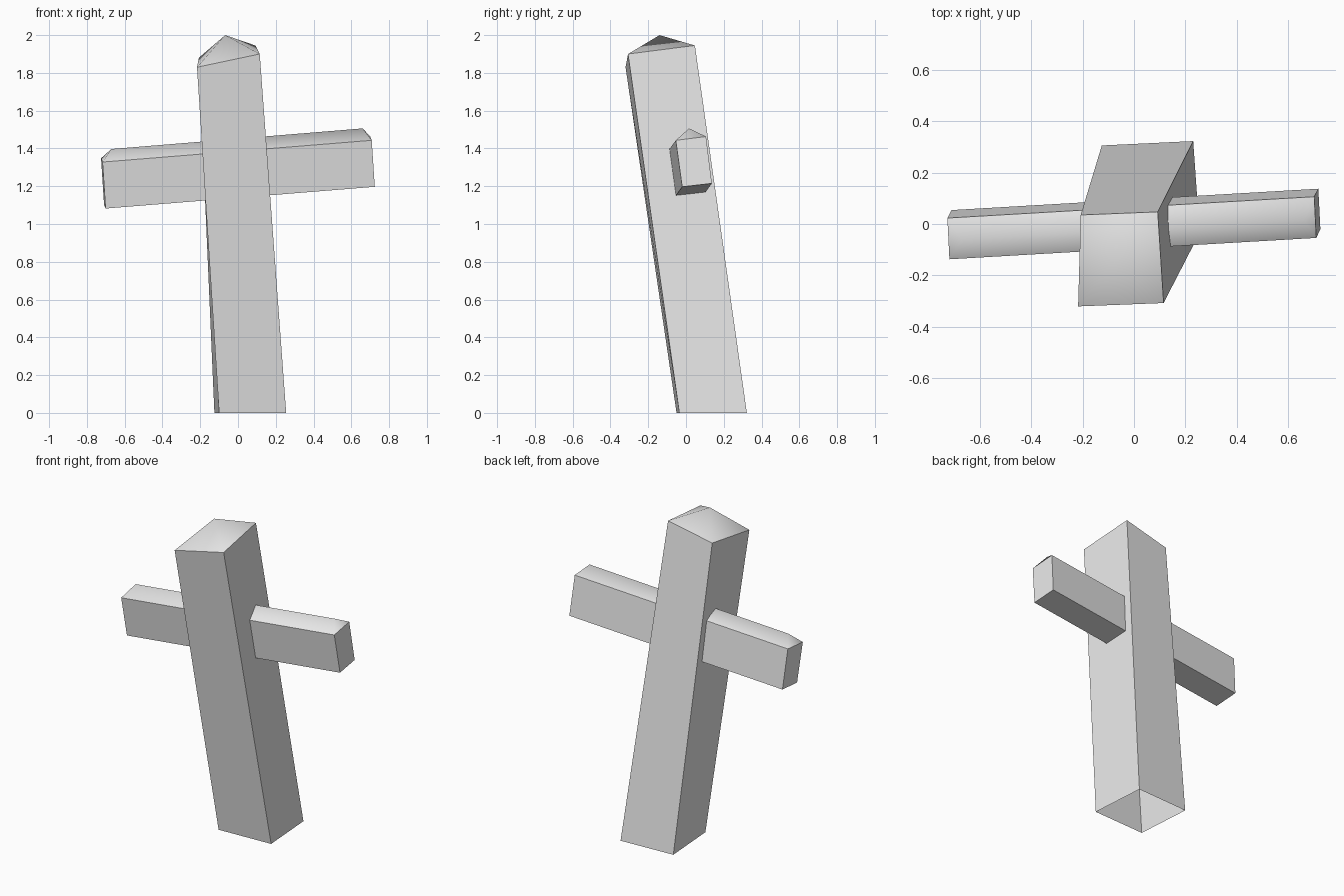
import bpy, bmesh
from mathutils import Vector

cube = bpy.data.objects.get("Cube")
if cube:
    bpy.data.objects.remove(cube, do_unlink=True)

# Plain stone colour
GREY = (0.8, 0.8, 0.8, 1.0)
stone = bpy.data.materials.new("light_grey_stone")
stone.use_nodes = True
stone.diffuse_color = GREY
stone.node_tree.nodes["Principled BSDF"].inputs["Base Color"].default_value = GREY


def beam(name, low, high, roof, closed):
    """Leaning four-sided beam; corners run front right, front left, back left,
    back right. The roof is one peak, or a ridge given as right and left ends."""
    bm = bmesh.new()
    lo = [bm.verts.new(p) for p in low]
    hi = [bm.verts.new(p) for p in high]
    peak = [bm.verts.new(p) for p in roof]
    right, left = peak[0], peak[-1]
    ends = [right, left, left, right]
    for i in range(4):
        j = (i + 1) % 4
        bm.faces.new((lo[i], lo[j], hi[j], hi[i]))
        crown = [hi[i], hi[j], ends[j]]
        if ends[i] is not ends[j]:
            crown.append(ends[i])
        bm.faces.new(crown).smooth = True
    if closed:
        bm.faces.new(lo[::-1])
    bmesh.ops.recalc_face_normals(bm, faces=bm.faces)
    # Crisp outline where the roof meets the sides
    for i in range(4):
        bm.edges.get((hi[i], hi[(i + 1) % 4])).smooth = False
    mesh = bpy.data.meshes.new(name)
    bm.to_mesh(mesh)
    bm.free()
    mesh.materials.append(stone)
    obj = bpy.data.objects.new(name, mesh)
    bpy.context.collection.objects.link(obj)
    return obj


# Leaning post, open underneath, with a pointed cap
beam("post",
     [(0.255, -0.035, 0), (-0.10, -0.05, 0), (-0.125, 0.305, 0), (0.23, 0.322, 0)],
     [(0.115, -0.307, 1.90), (-0.217, -0.32, 1.83), (-0.207, 0.035, 1.88), (0.092, 0.047, 1.945)],
     [(-0.068, -0.14, 2.0)], closed=False)

# Tilted crossbar: the right-hand end profile swept to the other end
sweep = Vector((-1.425, -0.083, -0.115))
low_front, low_back = Vector((0.724, -0.02, 1.197)), Vector((0.716, 0.137, 1.215))
high_front, high_back = Vector((0.708, -0.054, 1.443)), Vector((0.70, 0.106, 1.463))
beam("crossbar",
     [low_front, low_front + sweep, low_back + sweep, low_back],
     [high_front, high_front + sweep, high_back + sweep, high_back],
     [(0.66, 0.016, 1.506), (-0.67, -0.061, 1.397)], closed=True)
